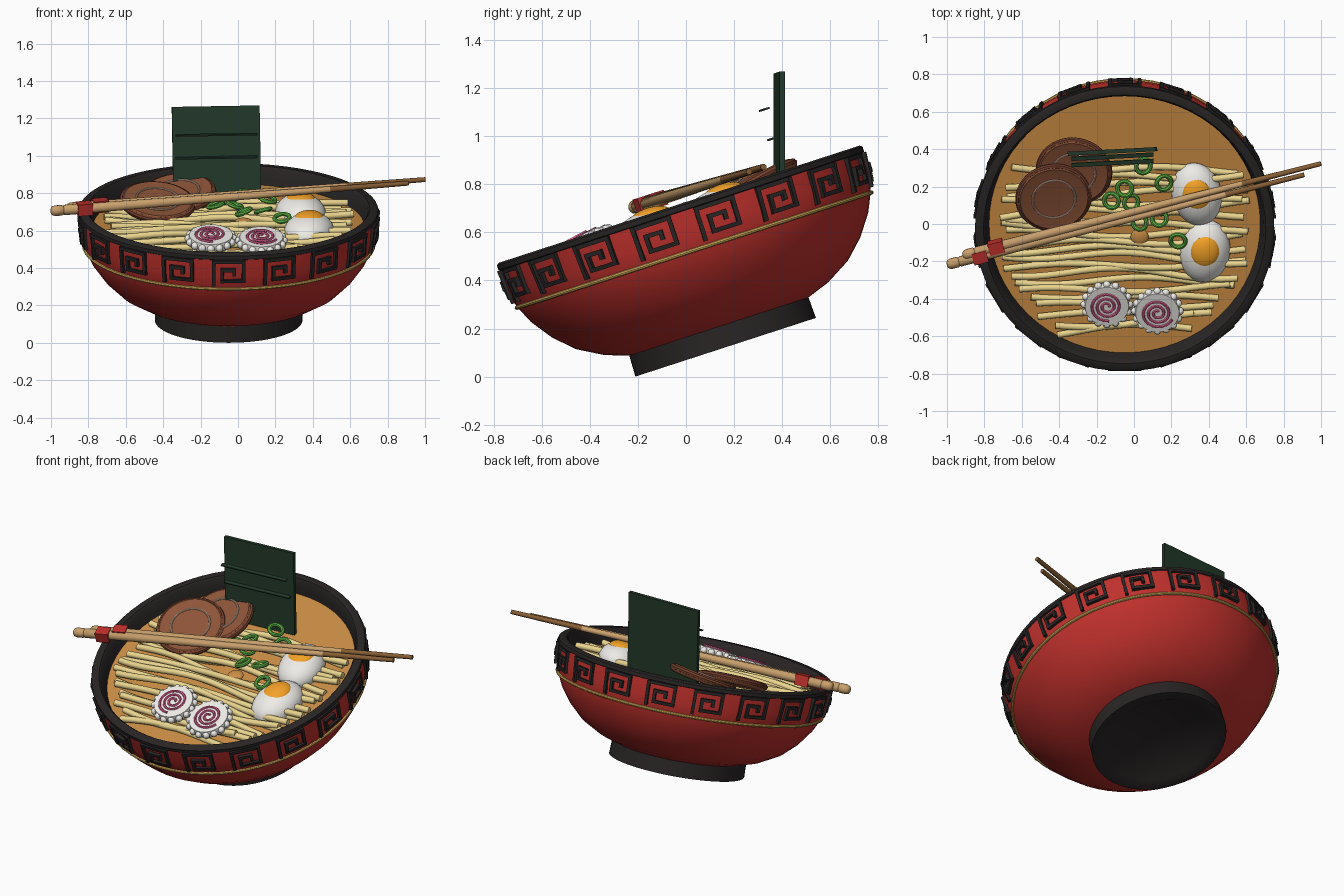
import bpy, bmesh, math, random
from mathutils import Matrix, Vector

if "Cube" in bpy.data.objects:
    bpy.data.objects.remove(bpy.data.objects["Cube"])
random.seed(4)
R = math.radians
# Tilted bowl frame: origin at centre of the foot's underside
M = Matrix.Translation((-0.05, 0.165, 0.122)) @ Matrix.Rotation(R(18), 4, 'X')
S18, C18 = math.sin(R(18)), math.cos(R(18))


def material(name, rgb):
    m = bpy.data.materials.new(name)
    m.diffuse_color = (*rgb, 1)
    m.use_nodes = True
    m.node_tree.nodes["Principled BSDF"].inputs["Base Color"].default_value = m.diffuse_color
    return m


RED = material("red_lacquer", (0.52, 0.03, 0.025))
BLACK = material("black_lacquer", (0.022, 0.018, 0.018))
GOLD = material("gold", (0.65, 0.42, 0.1))
SOUP = material("broth", (0.6, 0.27, 0.06))
NOODLE = material("noodle", (0.82, 0.66, 0.27))
WHITE = material("egg_white", (0.85, 0.84, 0.8))
YOLK = material("yolk", (0.9, 0.36, 0.02))
MEAT = material("pork", (0.27, 0.09, 0.04))
MEATDARK = material("pork_edge", (0.17, 0.05, 0.025))
FAT = material("pork_fat", (0.68, 0.45, 0.33))
PINK = material("pink", (0.8, 0.12, 0.3))
GREEN = material("scallion", (0.11, 0.45, 0.06))
NORI = material("seaweed", (0.016, 0.04, 0.022))
WOOD = material("wood", (0.58, 0.35, 0.15))
TIP = material("wood_tip", (0.24, 0.11, 0.035))


def at(x, y, h):
    """Position in the bowl frame from top-view x, y and height above the foot."""
    return Vector((x + 0.05, (y - 0.165 + h * S18) / C18, h))


def finish(name, bm, mat, mtx=M, angle=40):
    bmesh.ops.recalc_face_normals(bm, faces=bm.faces)
    me = bpy.data.meshes.new(name)
    bm.to_mesh(me)
    bm.free()
    me.transform(mtx)
    me.materials.append(mat)
    ob = bpy.data.objects.new(name, me)
    bpy.context.collection.objects.link(ob)
    bpy.ops.object.select_all(action='DESELECT')
    ob.select_set(True)
    bpy.context.view_layer.objects.active = ob
    bpy.ops.object.shade_smooth_by_angle(angle=R(angle))
    return ob


def lathe(name, profile, mat, mtx=M, n=64, angle=40):
    bm = bmesh.new()
    vs = [bm.verts.new((r, 0, z)) for r, z in profile]
    es = [bm.edges.new(p) for p in zip(vs, vs[1:])]
    bmesh.ops.spin(bm, geom=vs + es, cent=(0, 0, 0), axis=(0, 0, 1),
                   angle=math.tau, steps=n, use_duplicate=False)
    bmesh.ops.remove_doubles(bm, verts=bm.verts, dist=1e-5)
    return finish(name, bm, mat, mtx, angle)


def tube(bm, pts, radii, n=8, closed=False):
    pts = [Vector(p) for p in pts]
    k = len(pts)
    rings = []
    for i, p in enumerate(pts):
        a, b = (pts[i - 1], pts[(i + 1) % k]) if closed else (pts[max(i - 1, 0)], pts[min(i + 1, k - 1)])
        t = (b - a).normalized()
        side = t.cross(Vector((0, 0, 1))).normalized()
        up = side.cross(t)
        r = radii[i] if isinstance(radii, list) else radii
        rings.append([bm.verts.new(p + r * (side * math.cos(math.tau * j / n) + up * math.sin(math.tau * j / n)))
                      for j in range(n)])
    for i in range(k if closed else k - 1):
        a, b = rings[i], rings[(i + 1) % k]
        for j in range(n):
            bm.faces.new((a[j], a[(j + 1) % n], b[(j + 1) % n], b[j]))
    if not closed:
        bm.faces.new(rings[0])
        bm.faces.new(rings[-1])


def circle(r, n, mtx=Matrix()):
    return [mtx @ Vector((r * math.cos(math.tau * i / n), r * math.sin(math.tau * i / n), 0)) for i in range(n)]


def ellipsoid(name, mtx, size, mat):
    bm = bmesh.new()
    bmesh.ops.create_uvsphere(bm, u_segments=32, v_segments=16, radius=1)
    bmesh.ops.transform(bm, matrix=mtx @ Matrix.Diagonal((*size, 1)), verts=bm.verts)
    return finish(name, bm, mat)


def box(name, mtx, size, mat, base=M):
    bm = bmesh.new()
    bmesh.ops.create_cube(bm, size=1)
    bmesh.ops.transform(bm, matrix=mtx @ Matrix.Diagonal((*size, 1)), verts=bm.verts)
    return finish(name, bm, mat, base)


# Bowl
lathe("foot", [(0, .05), (.32, .01), (.335, 0), (.395, 0), (.392, .095), (.3, .11)], BLACK)
lathe("bowl_body", [(.3, .08), (.39, .09), (.49, .125), (.595, .185), (.675, .262), (.738, .35),
                    (.775, .43), (.79, .5), (.794, .6)], RED)
lathe("rim", [(.79, .592), (.8, .597), (.8, .618), (.79, .626), (.755, .626), (.745, .615),
              (.735, .56), (.715, .5)], BLACK)
lathe("soup", [(0, .53), (.732, .53)], SOUP)
bm = bmesh.new()
tube(bm, circle(.776, 64, Matrix.Translation((0, 0, .425))), .009, 8, True)
finish("gold_line", bm, GOLD)

# Square spiral border: each bar is a small block bent onto the band
bm = bmesh.new()
KEY = [(-.08, .455), (-.08, .585), (.08, .585), (.08, .475), (-.035, .475), (-.035, .54), (.03, .54), (.03, .515)]
T = .009
for k in range(18):
    a0 = R(-10 + 20 * k)
    for (u0, h0), (u1, h1) in zip(KEY, KEY[1:]):
        ua, ub = min(u0, u1) - T, max(u0, u1) + T
        ha, hb = min(h0, h1) - T, max(h0, h1) + T
        v = []
        for d in (-.012, .016):
            for u, h in ((ua, ha), (ub, ha), (ub, hb), (ua, hb)):
                r = .779 + .016 * min(1, (h - .44) / .07) + d
                a = a0 + u / .8
                v.append(bm.verts.new((r * math.cos(a), r * math.sin(a), h)))
        for f in ((0, 1, 2, 3), (4, 5, 6, 7), (0, 1, 5, 4), (1, 2, 6, 5), (2, 3, 7, 6), (3, 0, 4, 7)):
            bm.faces.new([v[i] for i in f])
finish("border_pattern", bm, BLACK, angle=30)

# Noodles: wavy strands in rows
bm = bmesh.new()
for i in range(21):
    y0 = .29 - i * .0425
    half = math.sqrt(.69 ** 2 - (y0 / .951) ** 2) - random.uniform(0, .06)
    ph, amp, slope = random.uniform(0, 6), random.uniform(.012, .026), random.uniform(-.03, .06)
    h0 = .545 + .014 * (i % 2)
    pts = []
    for j in range(29):
        x = -.05 + half * (j / 14 - 1)
        y = y0 + amp * math.sin(x * 6 + ph) + slope * x
        pts.append(at(x, y, h0 + .012 * math.sin(x * 7 + ph * 2)))
    tube(bm, pts, .019, 8)
finish("noodles", bm, NOODLE, angle=50)
ellipsoid("oil_drop", Matrix.Translation(at(.03, -.07, .57)), (.048, .048, .02), SOUP)

# Egg halves
for i, (x, y, rot) in enumerate([(.335, .16, 12), (.38, -.145, -8)]):
    rz = Matrix.Rotation(R(rot), 4, 'Z')
    ellipsoid(f"egg_white_{i}", Matrix.Translation(at(x, y, .545)) @ rz, (.134, .175, .098), WHITE)
    ellipsoid(f"egg_yolk_{i}", Matrix.Translation(at(x, y - .005, .612)) @ rz, (.08, .092, .04), YOLK)

# Pork slices, leaning a little on each other
for i, (x, y, h) in enumerate([(-.43, .145, .602), (-.32, .285, .6)]):
    m = M @ Matrix.Translation(at(x, y, h)) @ Matrix.Rotation(R(12), 4, 'X') @ Matrix.Rotation(R(5 - 10 * i), 4, 'Y')
    lathe(f"pork_slice_{i}", [(0, -.025), (.18, -.025), (.198, -.012), (.202, 0), (.198, .014), (.182, .025),
                              (.165, .022), (0, .025)], MEAT, m, 40)
    for nm, r, t, z, c in (("fat_ring", .115, .006, .025, FAT), ("edge", .19, .016, .005, MEATDARK)):
        bm = bmesh.new()
        tube(bm, circle(r, 40, Matrix.Translation((0, 0, z))), t, 8, True)
        finish(f"pork_{nm}_{i}", bm, c, m)

# Fish cakes with bead edge and pink spiral
for i, (x, y) in enumerate([(-.145, -.43), (.125, -.465)]):
    m = M @ Matrix.Translation(at(x, y, .598)) @ Matrix.Rotation(R(10), 4, 'X')
    lathe(f"fish_cake_{i}", [(0, -.025), (.118, -.025), (.124, 0), (.116, .024), (0, .026)], WHITE, m, 32)
    bm = bmesh.new()
    for p in circle(.12, 16):
        bmesh.ops.create_uvsphere(bm, u_segments=10, v_segments=8, radius=.021, matrix=Matrix.Translation(p))
    finish(f"fish_cake_beads_{i}", bm, WHITE, m)
    bm = bmesh.new()
    tube(bm, [((.012 + .075 * t / 60) * math.cos(t * .29 + i), (.012 + .075 * t / 60) * math.sin(t * .29 + i), .027)
              for t in range(61)], .0075, 6)
    finish(f"fish_cake_spiral_{i}", bm, PINK, m)

# Scallion rings
bm = bmesh.new()
for x, y in [(.05, .31), (.16, .22), (-.05, .19), (-.12, .125), (-.015, .115), (.03, .01), (.135, .03), (.235, -.09)]:
    m = Matrix.Translation(at(x, y, .598)) @ Matrix.Rotation(random.uniform(-.4, .4), 4, 'X') \
        @ Matrix.Rotation(random.uniform(-.4, .4), 4, 'Y')
    tube(bm, circle(.04, 20, m), .012, 8, True)
finish("scallions", bm, GREEN)

# Upright seaweed sheet with two thin creases in front
turn = Matrix.Rotation(R(3), 4, 'Z') @ Matrix.Rotation(R(-1), 4, 'Y')
box("seaweed", Matrix.Translation((-.115, .388, 1.0)) @ turn, (.47, .022, .53), NORI, Matrix())
for i, (y, z) in enumerate([(.326, 1.112), (.36, .99)]):
    box(f"seaweed_crease_{i}", Matrix.Translation((-.115, y, z)) @ turn @ Matrix.Rotation(R(17), 4, 'X'),
        (.44, .022, .008), NORI, Matrix())

# Chopsticks with rounded butt, red wrap and dark tip
for i, (x0, y0, x1, y1) in enumerate([(-1, -.218, .91, .263), (-.915, -.168, 1, .323)]):
    a, b = at(x0, y0, .672), at(x1, y1, .665)
    p = lambda t: a.lerp(b, t)
    r = lambda t: .029 - .016 * t
    bm = bmesh.new()
    tube(bm, [p(t) for t in (0, .004, .012, .03, .034, .038, .78)],
         [.014, .024, .029, .029, .024, r(.038), r(.78)], 12)
    finish(f"chopstick_{i}", bm, WOOD)
    bm = bmesh.new()
    tube(bm, [p(.78), p(1)], [r(.78), r(1)], 12)
    finish(f"chopstick_tip_{i}", bm, TIP)
    d = (b - a).to_track_quat('X', 'Z').to_matrix().to_4x4()
    box(f"chopstick_wrap_{i}", Matrix.Translation(p(.093)) @ d, (.08, .064, .064), RED)
